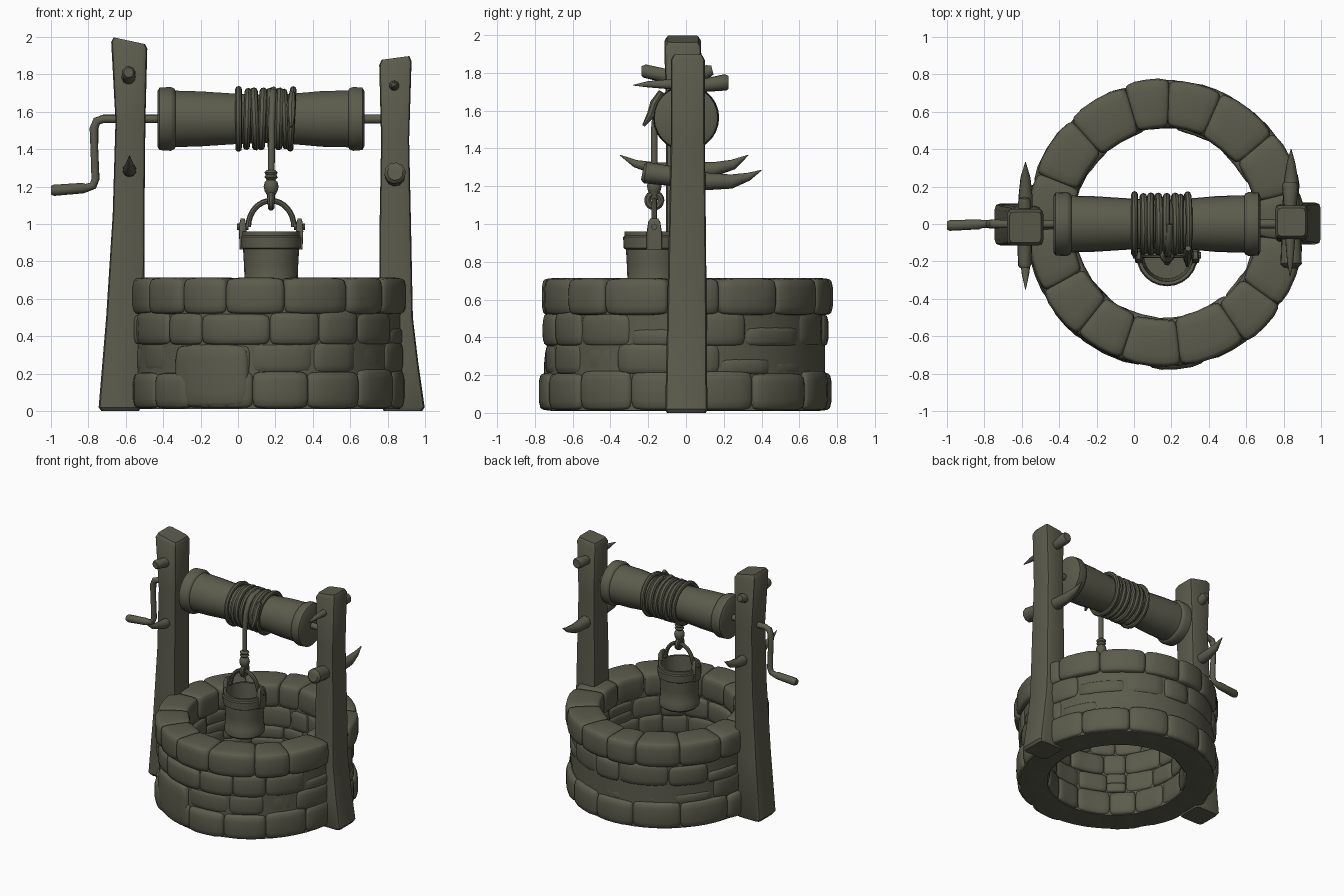
import bpy, bmesh, math, random
from mathutils import Vector

if "Cube" in bpy.data.objects:
    bpy.data.objects.remove(bpy.data.objects["Cube"])

random.seed(4)
TAU = math.tau
mat = bpy.data.materials.new("dark olive")
mat.diffuse_color = (0.105, 0.105, 0.073, 1)
mat.use_nodes = True
mat.node_tree.nodes["Principled BSDF"].inputs["Base Color"].default_value = mat.diffuse_color


def finish(name, bm, angle=40):
    """Turn a bmesh into a smooth-shaded, coloured object."""
    bmesh.ops.recalc_face_normals(bm, faces=bm.faces)
    me = bpy.data.meshes.new(name)
    bm.to_mesh(me)
    bm.free()
    me.materials.append(mat)
    ob = bpy.data.objects.new(name, me)
    bpy.context.collection.objects.link(ob)
    bpy.ops.object.select_all(action='DESELECT')
    ob.select_set(True)
    bpy.context.view_layer.objects.active = ob
    bpy.ops.object.shade_smooth_by_angle(angle=math.radians(angle))
    return ob


def loft(name, rings, closed=False, angle=40):
    """Skin a list of point rings; cap the ends or join them."""
    bm = bmesh.new()
    vr = [[bm.verts.new(p) for p in r] for r in rings]
    n = len(vr[0])
    pairs = list(zip(vr, vr[1:])) + ([(vr[-1], vr[0])] if closed else [])
    for a, b in pairs:
        for i in range(n):
            j = (i + 1) % n
            bm.faces.new((a[i], a[j], b[j], b[i]))
    if not closed:
        bm.faces.new(vr[0])
        bm.faces.new(vr[-1])
    return finish(name, bm, angle)


def tube(name, pts, radii, sides=10, closed=False):
    """Round tube along a path with a radius at every point."""
    pts = [Vector(p) for p in pts]
    if not isinstance(radii, (list, tuple)):
        radii = [radii] * len(pts)
    n, rings, u = len(pts), [], None
    for i, p in enumerate(pts):
        if closed:
            t = pts[(i + 1) % n] - pts[i - 1]
        else:
            t = pts[min(i + 1, n - 1)] - pts[max(i - 1, 0)]
        t.normalize()
        if u is None:
            u = t.orthogonal()
        u = (u - t * u.dot(t)).normalized()
        w = t.cross(u)
        rings.append([p + (u * math.cos(TAU * k / sides) + w * math.sin(TAU * k / sides)) * radii[i]
                      for k in range(sides)])
    return loft(name, rings, closed)


def lathe(name, profile, centre, axis='Z', sides=28, closed=False):
    """Revolve (radius, height) pairs about Z or X."""
    c, rings = Vector(centre), []
    for r, h in profile:
        ring = []
        for k in range(sides):
            a, b = r * math.cos(TAU * k / sides), r * math.sin(TAU * k / sides)
            ring.append(c + (Vector((a, b, h)) if axis == 'Z' else Vector((h, a, b))))
        rings.append(ring)
    return loft(name, rings, closed)


# ---------- stone ring ----------
CX, SX = 0.165, 0.965


def stone(bm, a0, a1, r0, r1, z0, z1, p=6):
    """Pillow-shaped block bent around the well."""
    part = bmesh.new()
    bmesh.ops.create_cube(part, size=2)
    bmesh.ops.subdivide_edges(part, edges=part.edges[:], cuts=5, use_grid_fill=True)
    vmap = {}
    for v in part.verts:
        c = Vector([math.sin(x * math.pi / 2) for x in v.co])
        m = max(abs(x) for x in c)
        c *= m / sum(abs(x) ** p for x in c) ** (1 / p)
        a = (a0 + a1) / 2 + c.x * (a1 - a0) / 2 * 1.06
        r = (r0 + r1) / 2 + c.y * (r1 - r0) / 2
        z = (z0 + z1) / 2 + c.z * (z1 - z0) / 2
        vmap[v] = bm.verts.new((CX + SX * r * math.cos(a), r * math.sin(a), z))
    for f in part.faces:
        bm.faces.new([vmap[v] for v in f.verts])
    part.free()


# (bottom, top, stone count, start angle, outer radius, chance of a split stone)
courses = [(0.01, 0.215, 14, 0.10, 0.77, 0.0), (0.20, 0.365, 16, 0.28, 0.745, 0.4),
           (0.35, 0.53, 15, 0.05, 0.755, 0.15), (0.515, 0.715, 15, 0.255, 0.772, 0.0)]
for ci, (z0, z1, n, start, ro, split) in enumerate(courses):
    bm = bmesh.new()
    edges = [start + TAU * (i + random.uniform(-0.16, 0.16)) / n for i in range(n)]
    edges.append(edges[0] + TAU)
    for a0, a1 in zip(edges, edges[1:]):
        r1, r0 = ro + random.uniform(-0.012, 0.01), 0.505 + random.uniform(-0.008, 0.012)
        top = z1 + (0 if ci == 3 else random.uniform(-0.01, 0.015))
        if random.random() < split:
            mid = z0 + (z1 - z0) * random.uniform(0.42, 0.58)
            stone(bm, a0, a1, r0, r1, z0, mid + 0.006)
            stone(bm, a0, a1, r0, r1 - 0.02, mid - 0.006, top)
        else:
            stone(bm, a0, a1, r0, r1, z0, top)
    if ci == 0:  # one tall block at the front
        stone(bm, -2.33, -1.73, 0.56, 0.772, 0.015, 0.36)
    finish("stone_course_%d" % (ci + 1), bm, 60)

# mortar core behind the joints
core = lathe("mortar_core", [(0.53, 0.012), (0.735, 0.012), (0.735, 0.67), (0.53, 0.67)],
             (CX, 0, 0), sides=48, closed=True)
for v in core.data.vertices:
    v.co.x = CX + (v.co.x - CX) * SX


# ---------- posts ----------
def post(name, levels, slope):
    """Rounded square beam; levels hold z, x min, x max, y min, y max."""
    corner = [(1, -.72), (1, .72), (.93, .93), (.72, 1), (-.72, 1), (-.93, .93),
              (-1, .72), (-1, -.72), (-.93, -.93), (-.72, -1), (.72, -1), (.93, -.93)]
    rings = []
    for i, (z, xa, xb, ya, yb) in enumerate(levels):
        tilt = slope if i >= len(levels) - 2 else 0
        rings.append([((xa + xb) / 2 + u * (xb - xa) / 2, (ya + yb) / 2 + w * (yb - ya) / 2, z + tilt * u)
                      for u, w in corner])
    loft(name, rings, angle=35)


post("left_post", [(0, -.73, -.53, -.10, .10), (.02, -.745, -.52, -.115, .11), (.5, -.705, -.50, -.11, .10),
                   (1.05, -.67, -.50, -.105, .095), (1.55, -.655, -.495, -.105, .085),
                   (1.955, -.678, -.485, -.115, .08), (1.98, -.665, -.497, -.10, .065)], -.018)
post("right_post", [(0, .78, .985, -.10, .105), (.02, .77, .998, -.11, .115), (.25, .76, .965, -.105, .11),
                    (.5, .755, .935, -.10, .11), (1.0, .757, .925, -.09, .105), (1.45, .765, .915, -.08, .10),
                    (1.86, .755, .928, -.08, .10), (1.888, .768, .916, -.065, .085)], .01)

# branch stubs and thorns through the posts: x, then (y, z) path, then radii
branches = [("left_upper_branch", -.585, [(-.235, 1.81), (-.22, 1.81), (0, 1.76), (.12, 1.81), (.14, 1.815)],
             [.026, .036, .04, .034, .025]),
            ("left_lower_thorn", -.58, [(-.35, 1.365), (-.27, 1.32), (-.15, 1.29), (0, 1.285),
                                        (.15, 1.29), (.25, 1.315), (.33, 1.365)],
             [.002, .02, .035, .042, .038, .027, .002]),
            ("right_upper_branch", .835, [(-.28, 1.735), (-.2, 1.74), (-.08, 1.74), (.1, 1.735),
                                          (.21, 1.75), (.225, 1.75)], [.002, .017, .027, .036, .044, .034]),
            ("right_lower_branch", .84, [(-.23, 1.275), (-.215, 1.272), (-.05, 1.25), (.12, 1.225),
                                         (.24, 1.225), (.33, 1.25), (.40, 1.285)],
             [.042, .058, .052, .046, .038, .022, .002])]
for name, x, path, radii in branches:
    tube(name, [(x, y, z) for y, z in path], radii, 10)

# ---------- winding drum and crank ----------
AZ = 1.562
lathe("winding_drum", [(.15, -.43), (.168, -.42), (.172, -.36), (.162, -.34), (.152, -.335), (.148, -.2),
                       (.135, 0), (.13, .13), (.134, .27), (.15, .45), (.153, .59), (.163, .595),
                       (.172, .615), (.168, .665), (.15, .675)], (0, 0, AZ), 'X', 26)
tube("axle", [(.66, 0, AZ), (.8, 0, AZ)], .025)
tube("crank", [(-.42, 0, AZ), (-.72, 0, AZ), (-.755, 0, AZ - .012), (-.77, 0, AZ - .05), (-.768, 0, 1.4),
               (-.762, 0, 1.24), (-.775, 0, 1.205), (-.81, 0, 1.193), (-.83, -.002, 1.192),
               (-.985, -.008, 1.18), (-1.0, -.008, 1.18)],
     [.023, .023, .024, .024, .021, .022, .022, .022, .028, .03, .022])


# ---------- rope ----------
def coil(name, x, r, thick, lean=0.0):
    tube(name, [(x + lean * math.sin(TAU * k / 28), r * math.cos(TAU * k / 28), AZ + r * math.sin(TAU * k / 28))
                for k in range(28)], thick, 8, True)


for i, (x, r, t, lean) in enumerate([(.003, .158, .018, 0), (.05, .146, .02, .005), (.09, .148, .021, -.005),
                                     (.13, .147, .021, .006), (.175, .146, .021, -.004), (.22, .147, .021, .004),
                                     (.25, .144, .018, -.004), (.287, .157, .018, .008)]):
    coil("rope_coil_%d" % (i + 1), x, r, t, lean)
tube("rope_end", [(.29, -.13, 1.70), (.285, -.165, 1.64), (.285, -.185, 1.58), (.285, -.225, 1.52)],
     [.016, .025, .022, .008], 8)

BX, BY = .177, -.168
tube("hanging_rope", [(.19, 0, 1.717), (.187, -.07, 1.705), (.184, -.125, 1.66), (.182, -.16, 1.59),
                      (.18, BY, 1.5), (BX, BY, 1.14)], .018)
lathe("rope_knot", [(.02, 1.13), (.022, 1.155), (.034, 1.175), (.04, 1.2), (.034, 1.225), (.022, 1.235),
                    (.036, 1.25), (.028, 1.262), (.036, 1.275), (.022, 1.29)], (BX, BY, 0), sides=14)
tube("rope_loop", [(BX, BY + .035 * math.cos(TAU * k / 16), 1.125 + .035 * math.sin(TAU * k / 16))
                   for k in range(16)], .019, 8, True)

# ---------- bucket ----------
lathe("bucket", [(.135, .62), (.15, .635), (.152, .68), (.142, .70), (.145, .78), (.15, .865), (.162, .872),
                 (.165, .93), (.158, .938), (.158, .96), (.14, .96), (.135, .86), (.125, .66)],
      (BX, BY, 0), sides=24)
for side, s in (("left", -1), ("right", 1)):
    x = BX + s * .152
    post("bucket_ear_" + side, [(.865, x - .016, x + .016, BY - .04, BY + .04),
                                (.96, x - .02, x + .02, BY - .04, BY + .04),
                                (1.01, x - .016, x + .016, BY - .032, BY + .032),
                                (1.03, x - .01, x + .01, BY - .02, BY + .02)], 0)
    tube("handle_pin_" + side, [(x - .03, BY, .985), (x + .03, BY, .985)], .017, 8)
tube("bucket_handle", [(BX - .122 * math.cos(math.pi * k / 16), BY, .985 + .14 * math.sin(math.pi * k / 16))
                       for k in range(17)], .015, 8)
